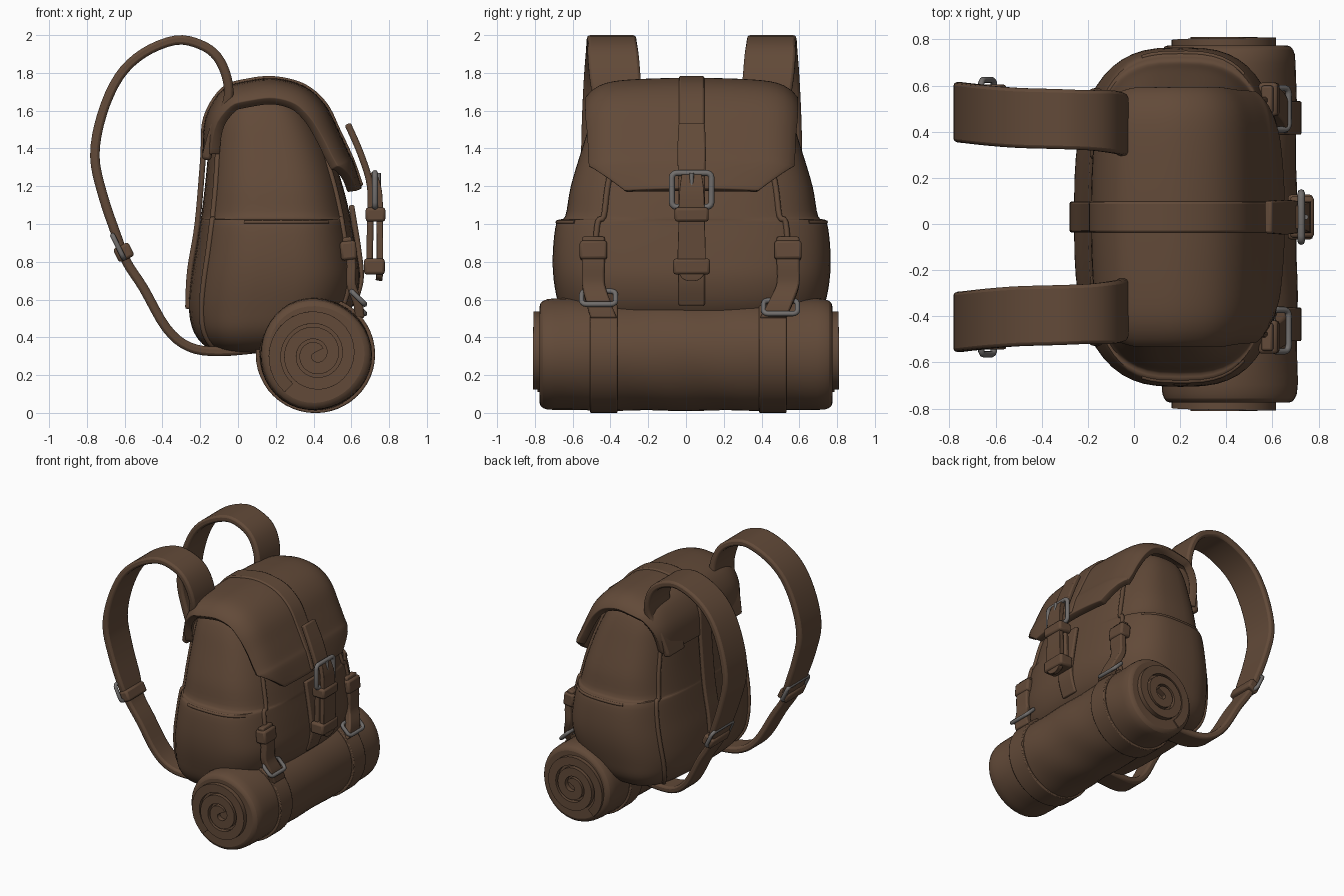
import bpy, bmesh, math
from mathutils import Vector, Matrix

cube = bpy.data.objects.get("Cube")
if cube:
    bpy.data.objects.remove(cube, do_unlink=True)

CY = 0.03  # middle of the bag across its width


def material(name, colour):
    m = bpy.data.materials.new(name)
    m.use_nodes = True
    m.diffuse_color = colour
    m.node_tree.nodes["Principled BSDF"].inputs["Base Color"].default_value = colour
    return m


LEATHER = material("brown leather", (0.122, 0.068, 0.04, 1))
METAL = material("grey metal", (0.165, 0.155, 0.15, 1))


def finish(ob, mat, bevel=0, angle=40):
    ob.data.materials.append(mat)
    bpy.ops.object.select_all(action="DESELECT")
    ob.select_set(True)
    bpy.context.view_layer.objects.active = ob
    bpy.ops.object.shade_smooth_by_angle(angle=math.radians(angle))
    if bevel:
        b = ob.modifiers.new("soft edges", "BEVEL")
        b.width, b.segments, b.limit_method = bevel, 2, "ANGLE"
        b.angle_limit = math.radians(50)
    return ob


def from_bmesh(name, bm):
    bmesh.ops.recalc_face_normals(bm, faces=bm.faces)
    me = bpy.data.meshes.new(name)
    bm.to_mesh(me)
    bm.free()
    ob = bpy.data.objects.new(name, me)
    bpy.context.collection.objects.link(ob)
    return ob


def loft(name, rings, mat=LEATHER, bevel=0, closed=False, angle=40):
    """Skin a row of point rings; cap the ends unless it closes on itself."""
    bm = bmesh.new()
    vs = [[bm.verts.new(p) for p in r] for r in rings]
    n = len(vs[0])
    for a, b in zip(vs, vs[1:] + (vs[:1] if closed else [])):
        for i in range(n):
            j = (i + 1) % n
            bm.faces.new((a[i], a[j], b[j], b[i]))
    if not closed:
        bm.faces.new(vs[0])
        bm.faces.new(vs[-1])
    return finish(from_bmesh(name, bm), mat, bevel, angle)


def smooth(pts, n=5):
    """Catmull-Rom through tuples of any size."""
    out = []
    for i in range(len(pts) - 1):
        a, b, c, d = (pts[max(0, min(len(pts) - 1, i + k))] for k in (-1, 0, 1, 2))
        for s in range(n):
            t = s / n
            out.append(tuple(
                q + 0.5 * t * (r - p + t * (2 * p - 5 * q + 4 * r - u + t * (3 * (q - r) + u - p)))
                for p, q, r, u in zip(a, b, c, d)))
    return out + [pts[-1]]


def normals(path, closed=False):
    """Normals of a path in the x-z plane."""
    res, m = [], len(path)
    for i in range(m):
        a = path[i - 1] if i or closed else path[0]
        b = path[(i + 1) % m] if closed else path[min(i + 1, m - 1)]
        t = Vector((b[0] - a[0], b[1] - a[1])).normalized()
        res.append(Vector((-t.y, t.x)))
    return res


def ribbon(name, path, thick, bevel=0.01, closed=False):
    """Flat strap along (x, z, y, width) points, its width across y."""
    rings = []
    for (x, z, y, w), n in zip(path, normals(path, closed)):
        rings.append([(x + n.x * thick * s / 2, y + w * k / 2, z + n.y * thick * s / 2)
                      for s, k in ((1, 1), (1, -1), (-1, -1), (-1, 1))])
    return loft(name, rings, bevel=bevel, closed=closed)


def box(name, centre, size, tilt=0, bevel=0.015):
    bm = bmesh.new()
    bmesh.ops.create_cube(bm, size=1)
    bm.transform(Matrix.Translation(centre) @ Matrix.Rotation(tilt, 4, "Y") @ Matrix.Diagonal((*size, 1)))
    return finish(from_bmesh(name, bm), LEATHER, bevel)


def tube(name, pts, radius, mat, cyclic=False):
    cu = bpy.data.curves.new(name, "CURVE")
    cu.dimensions = "3D"
    cu.bevel_depth, cu.bevel_resolution, cu.use_fill_caps = radius, 2, True
    sp = cu.splines.new("POLY")
    sp.points.add(len(pts) - 1)
    for p, q in zip(sp.points, pts):
        p.co = (*q, 1)
    sp.use_cyclic_u = cyclic
    ob = bpy.data.objects.new(name, cu)
    bpy.context.collection.objects.link(ob)
    bpy.ops.object.select_all(action="DESELECT")
    ob.select_set(True)
    bpy.context.view_layer.objects.active = ob
    bpy.ops.object.convert(target="MESH")
    return finish(bpy.context.view_layer.objects.active, mat, angle=60)


def buckle(name, centre, width, height, tilt, radius=0.014):
    """Rounded wire frame with a prong; upright at tilt zero."""
    place = Matrix.Translation(centre) @ Matrix.Rotation(tilt, 4, "Y")
    c, pts = 0.025, []
    for k, (sy, sz) in enumerate(((1, 1), (-1, 1), (-1, -1), (1, -1))):
        for a in range(4):
            t = math.pi / 2 * (k + a / 3)
            pts.append(place @ Vector((0, sy * (width / 2 - c) + c * math.cos(t),
                                       sz * (height / 2 - c) + c * math.sin(t))))
    tube(name, pts, radius, METAL, True)
    tube(name + "_prong", [place @ Vector((0.02, 0, s * height / 2)) for s in (-0.2, 1)],
         radius * 0.7, METAL)


# Bag body: rounded sections as (z, back x, front x, half width)
SECTIONS = smooth([
    (0.32, -0.08, 0.22, 0.46), (0.35, -0.17, 0.34, 0.58), (0.43, -0.235, 0.48, 0.66),
    (0.55, -0.26, 0.60, 0.70), (0.7, -0.25, 0.645, 0.73), (0.85, -0.225, 0.63, 0.735),
    (1.01, -0.2, 0.6, 0.715), (1.04, -0.195, 0.595, 0.67), (1.2, -0.175, 0.555, 0.64),
    (1.4, -0.155, 0.49, 0.58), (1.55, -0.13, 0.42, 0.53), (1.64, -0.08, 0.35, 0.48),
    (1.7, 0.04, 0.26, 0.38)], 4)


def body_point(section, angle, grow=1.0):
    z, x0, x1, ry = section
    c, s = math.cos(angle), math.sin(angle)
    f = lambda v: math.copysign(abs(v) ** 0.68, v)
    return ((x0 + x1) / 2 + f(c) * (x1 - x0) / 2 * grow, CY + f(s) * ry * grow, z)


loft("bag_body", [[body_point(s, math.tau * i / 56) for i in range(56)] for s in SECTIONS], angle=50)

# Piping on the four upright seams, and side pocket hems
for side, sg in (("left", 1), ("right", -1)):
    for end, ang in (("front", 0.62), ("back", 2.45)):
        tube(f"{end}_{side}_piping", [body_point(s, sg * ang, 1.005) for s in SECTIONS[4:-4]], 0.016, LEATHER)
    hem = SECTIONS[24]
    tube(f"{side}_pocket_hem", [body_point(hem, sg * (0.95 + 0.1 * i), 0.995) for i in range(10)], 0.01, LEATHER)

# Flap: profile (x, z, half width), rounded down along its sides
flap_path = smooth([
    (-0.16, 1.37, 0.46), (-0.148, 1.55, 0.51), (-0.065, 1.69, 0.54), (0.06, 1.733, 0.545),
    (0.2, 1.745, 0.545), (0.34, 1.705, 0.545), (0.44, 1.615, 0.545), (0.51, 1.48, 0.535),
    (0.565, 1.36, 0.53), (0.59, 1.31, 0.51), (0.63, 1.18, 0.35)], 4)
bm = bmesh.new()
COLS = 32
grid = []
for (x, z, w), n in zip(flap_path, normals(flap_path)):
    row = []
    for i in range(COLS + 1):
        v = 2 * i / COLS - 1
        drop = 0.065 * abs(v * w / 0.54) ** 10 + 0.025 * v * v
        row.append(bm.verts.new((x - n.x * drop, CY + v * w, z - n.y * drop)))
    grid.append(row)
for a, b in zip(grid, grid[1:]):
    for i in range(COLS):
        bm.faces.new((a[i], a[i + 1], b[i + 1], b[i]))
flap = finish(from_bmesh("flap", bm), LEATHER)
solid = flap.modifiers.new("thickness", "SOLIDIFY")
solid.thickness, solid.offset = 0.055, 0
soft = flap.modifiers.new("soft edges", "BEVEL")
soft.width, soft.segments, soft.limit_method = 0.016, 2, "ANGLE"

# Centre strap over the whole bag, then the hanging fastening strap
over = [(-0.265, 0.55), (-0.255, 0.75), (-0.215, 1.0), (-0.185, 1.35), (-0.17, 1.56), (-0.075, 1.712),
        (0.06, 1.757), (0.2, 1.767), (0.35, 1.727), (0.46, 1.63), (0.53, 1.49), (0.6, 1.34), (0.65, 1.2)]
ribbon("centre_strap", smooth([(x, z, CY, 0.135) for x, z in over]), 0.03)
ribbon("lower_front_strap", smooth([(0.60, 1.1, CY, 0.14), (0.64, 0.85, CY, 0.14), (0.65, 0.7, CY, 0.14),
                                    (0.61, 0.57, CY, 0.14)]), 0.03)
ribbon("fastening_strap", smooth([(0.58, 1.53, CY, 0.14), (0.65, 1.37, CY, 0.15), (0.70, 1.2, CY, 0.14),
                                  (0.7, 1.0, CY, 0.14), (0.695, 0.75, CY, 0.14)]), 0.035)
ribbon("fastening_strap_end", smooth([(0.715, 1.275, CY, 0.1), (0.745, 1.17, CY, 0.13), (0.75, 1.0, CY, 0.14),
                                      (0.75, 0.75, CY, 0.14), (0.745, 0.7, CY, 0.03)]), 0.035)
buckle("centre_buckle", (0.725, CY, 1.18), 0.21, 0.18, 0.0, 0.016)
box("upper_strap_loop", (0.728, CY, 1.05), (0.105, 0.18, 0.075))
box("lower_strap_loop", (0.722, CY, 0.775), (0.11, 0.195, 0.085))

# Shoulder straps: (x, z, distance from middle, width)
shoulder = smooth([
    (-0.17, 1.34, 0.35, 0.2), (-0.12, 1.52, 0.37, 0.23), (-0.055, 1.65, 0.39, 0.26),
    (-0.058, 1.77, 0.405, 0.27), (-0.11, 1.885, 0.415, 0.27), (-0.2, 1.95, 0.42, 0.26),
    (-0.33, 1.973, 0.425, 0.26), (-0.5, 1.905, 0.43, 0.26), (-0.63, 1.78, 0.44, 0.26),
    (-0.72, 1.58, 0.45, 0.26), (-0.758, 1.36, 0.455, 0.26), (-0.715, 1.15, 0.455, 0.25),
    (-0.64, 0.93, 0.455, 0.23), (-0.59, 0.8, 0.455, 0.18), (-0.5, 0.66, 0.45, 0.17),
    (-0.38, 0.45, 0.43, 0.17), (-0.26, 0.35, 0.41, 0.17), (-0.1, 0.325, 0.39, 0.17),
    (0.14, 0.345, 0.38, 0.17)], 4)
for side, sg in (("left", 1), ("right", -1)):
    ribbon(f"{side}_shoulder_strap", [(x, z, CY + sg * d, w) for x, z, d, w in shoulder], 0.05, 0.015)
    y = CY + sg * 0.465
    buckle(f"{side}_shoulder_buckle", (-0.635, y, 0.88), 0.26, 0.13, -0.45)
    box(f"{side}_shoulder_loop", (-0.605, y, 0.85), (0.09, 0.22, 0.08), -0.45)

# Bedroll: slightly uneven cover with a spiral showing at both ends
RX, RZ = 0.41, 0.31
rings = []
for k in range(41):
    v = 2 * k / 40 - 1
    r = 0.296 - 0.02 * abs(v) ** 30
    rings.append([(RX + math.cos(a) * q, v * 0.775, RZ + math.sin(a) * q)
                  for a in (math.tau * i / 40 for i in range(40))
                  for q in (r + 0.005 * math.sin(3 * a + 5 * v) * math.cos(7 * v),)])
loft("bedroll_cover", rings, bevel=0.02)
spiral = []
for i in range(91):
    t = i / 90
    a, r = 0.9 + t * math.tau * 2.5, 0.022 + 0.205 * t
    spiral.append((RX + math.cos(a) * r, RZ + math.sin(a) * r, 0, 1.62 - 0.05 * t ** 12))
ribbon("bedroll_spiral", spiral, 0.064, 0.024)

# Bedroll bands, buckles and the straps holding them to the bag
for side, y, top, zb in (("right", -0.435, -0.49, 0.61), ("left", 0.46, 0.54, 0.56)):
    band = [(RX + 0.305 * math.cos(a), RZ + 0.3 * math.sin(a), y, 0.145)
            for a in (math.tau * i / 48 for i in range(48))]
    ribbon(f"{side}_bedroll_band", band, 0.022, 0.006, True)
    mid = (y + top) / 2
    ribbon(f"{side}_holding_strap", smooth([
        (0.645, 0.5, y, 0.14), (0.635, 0.58, mid, 0.13), (0.60, 0.68, top, 0.12),
        (0.60, 0.8, top, 0.12), (0.575, 0.93, top, 0.12)]), 0.05)
    box(f"{side}_holding_loop", (0.585, top, 0.86), (0.085, 0.145, 0.1), -0.1)
    buckle(f"{side}_bedroll_buckle", (0.635, mid, zb), 0.18, 0.1, 2.35)
